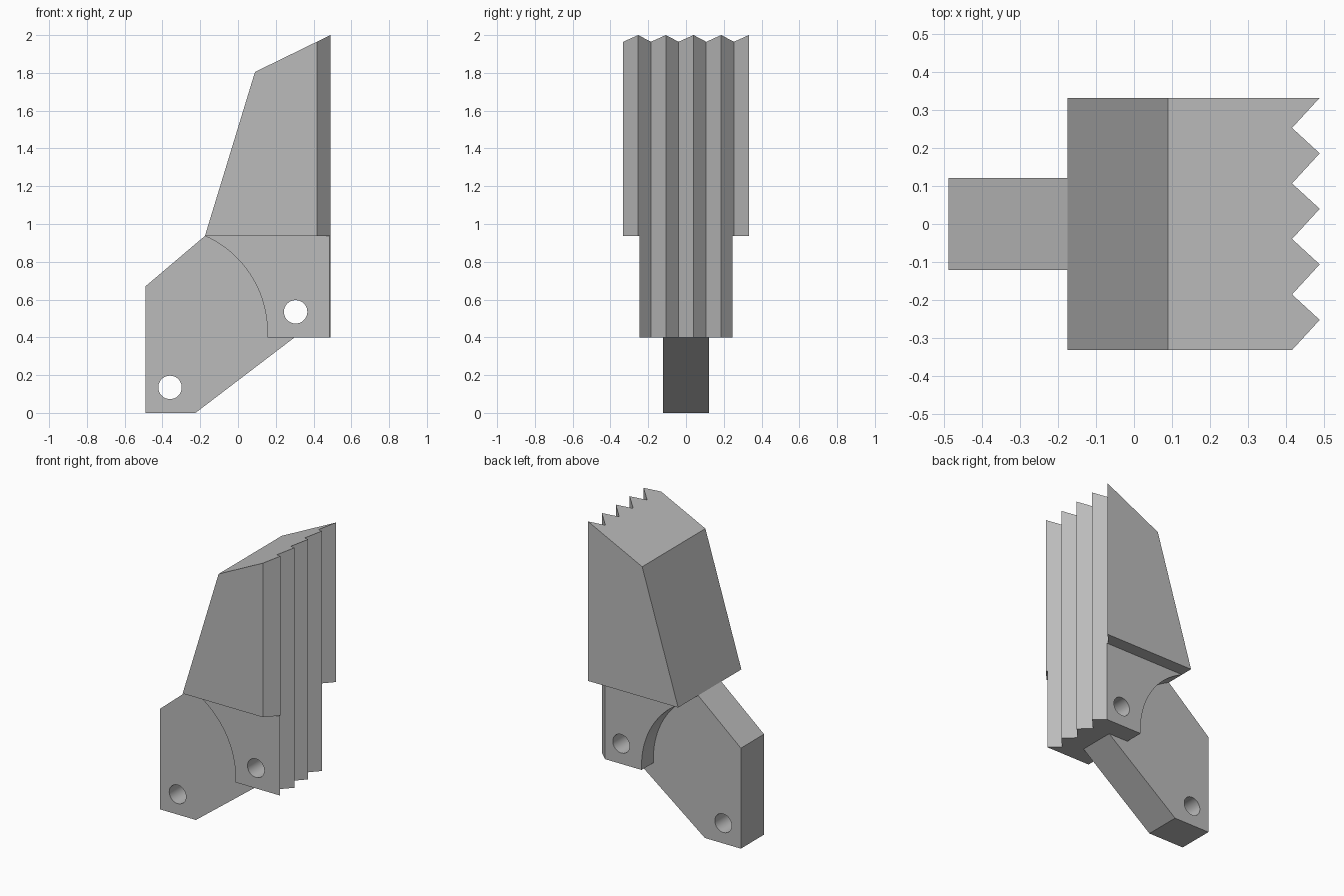
import bpy, bmesh
from math import radians, sin, cos, asin
from mathutils import Vector

cube = bpy.data.objects.get("Cube")
if cube:
    bpy.data.objects.remove(cube, do_unlink=True)

grey = bpy.data.materials.new("plain grey")
grey.use_nodes = True
grey.diffuse_color = (0.5, 0.5, 0.5, 1)
grey.node_tree.nodes["Principled BSDF"].inputs["Base Color"].default_value = (0.5, 0.5, 0.5, 1)


def prism(name, points, start, end, axis):
    """Extrude a flat outline along y or z."""
    bm = bmesh.new()
    place = (lambda p: (p[0], start, p[1])) if axis == "y" else (lambda p: (p[0], p[1], start))
    face = bm.faces.new([bm.verts.new(place(p)) for p in points])
    out = bmesh.ops.extrude_face_region(bm, geom=[face])
    shift = Vector((0, end - start, 0) if axis == "y" else (0, 0, end - start))
    moved = [v for v in out["geom"] if isinstance(v, bmesh.types.BMVert)]
    bmesh.ops.translate(bm, verts=moved, vec=shift)
    bmesh.ops.recalc_face_normals(bm, faces=bm.faces)
    mesh = bpy.data.meshes.new(name)
    bm.to_mesh(mesh)
    bm.free()
    mesh.materials.append(grey)
    obj = bpy.data.objects.new(name, mesh)
    bpy.context.collection.objects.link(obj)
    return obj


def boolean(obj, helper, operation):
    mod = obj.modifiers.new(operation, "BOOLEAN")
    mod.operation, mod.solver, mod.object = operation, "EXACT", helper
    bpy.context.view_layer.objects.active = obj
    bpy.ops.object.modifier_apply(modifier=mod.name)


def pin_cutter(x, z):
    ring = [radians(360 * i / 40) for i in range(40)]
    return prism("pin_cutter", [(x + 0.062 * cos(a), z + 0.062 * sin(a)) for a in ring], -1, 1, "y")


SHOULDER = (-0.175, 0.937)

# Wide upper jaw, left long on the toothed side
jaw = prism("jaw", [SHOULDER, (0.09, 1.805), (0.6, 2.054), (0.6, 0.937)], -0.333, 0.333, "y")

# Narrower mount with a concave round rear edge
radius, centre_x, centre_z = 0.554, -0.399, 0.43
top_angle = asin((SHOULDER[1] - centre_z) / radius)
arc = [(centre_x + radius * cos(top_angle * i / 24), centre_z + radius * sin(top_angle * i / 24))
       for i in range(24)]
mount = prism("mount", [(0.6, 0.937), (0.6, 0.4), (0.155, 0.4)] + arc + [SHOULDER],
              -0.247, 0.247, "y")

# Slim arm running up inside the mount
arm = prism("arm", [(-0.49, 0), (-0.225, 0), (0.3, 0.4), (0.4, 0.476), (0.4, 0.8),
                    (0.1, 0.937), SHOULDER, (-0.49, 0.67)], -0.122, 0.122, "y")

# Sawtooth outline that trims the gripping side
teeth = []
for i in range(-1, 7):
    peak = 0.333 - 0.1465 * i
    teeth += [(0.49, peak), (0.417, peak - 0.0795)]
teeth_trim = prism("teeth_trim", [(-1, teeth[-1][1]), (-1, teeth[0][1])] + teeth, -0.5, 2.5, "z")
upper_pin, lower_pin = pin_cutter(0.305, 0.535), pin_cutter(-0.36, 0.135)

for part in (jaw, mount):
    boolean(part, teeth_trim, "INTERSECT")
for part in (mount, arm):
    boolean(part, upper_pin, "DIFFERENCE")
boolean(arm, lower_pin, "DIFFERENCE")

for helper in (teeth_trim, upper_pin, lower_pin):
    bpy.data.objects.remove(helper, do_unlink=True)

# Smooth the pin holes and round edge, keep corners crisp
bpy.ops.object.select_all(action="DESELECT")
for part in (jaw, mount, arm):
    part.select_set(True)
bpy.context.view_layer.objects.active = jaw
bpy.ops.object.shade_smooth_by_angle(angle=radians(25))
